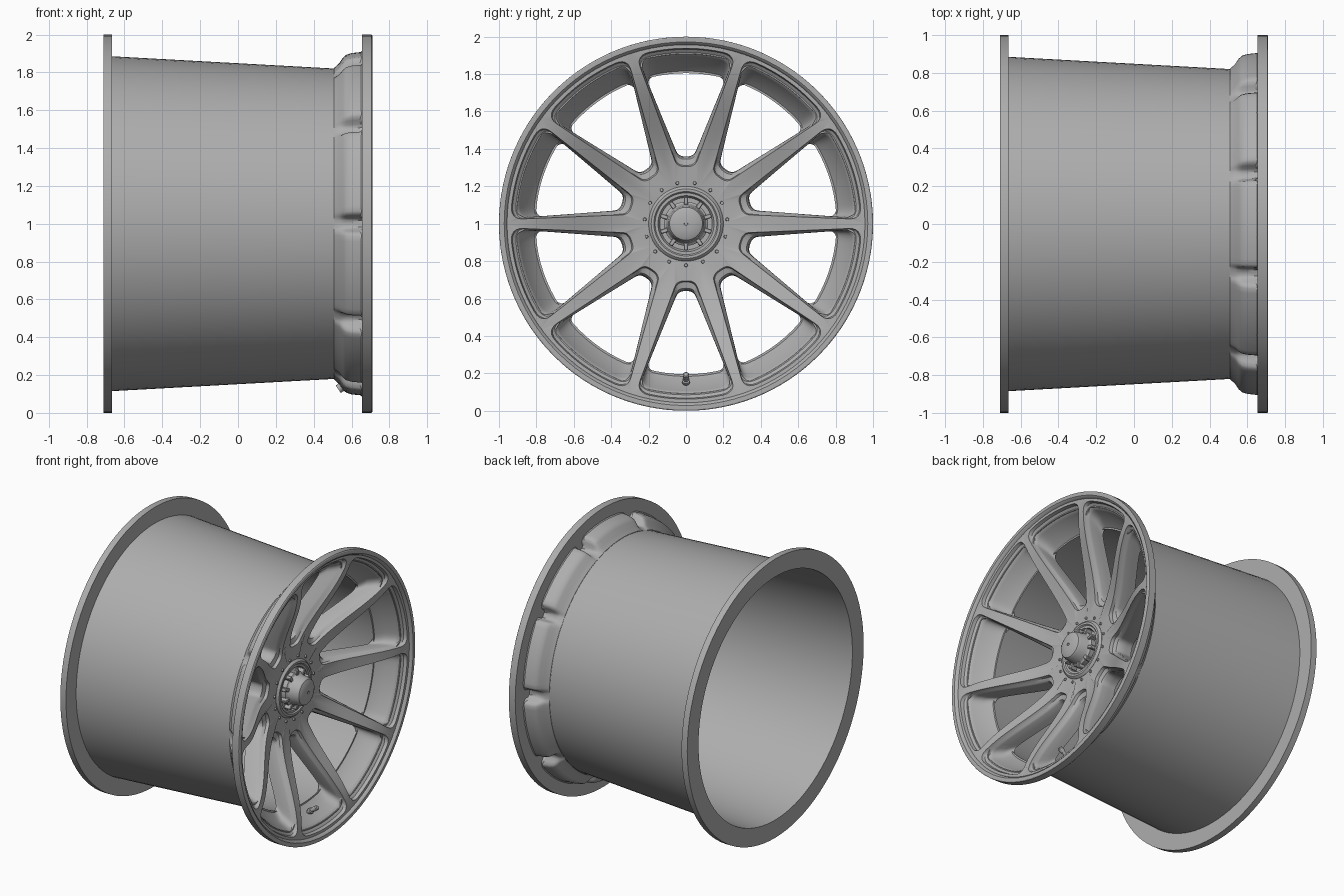
import bpy, bmesh
from math import sin, cos, pi, radians, sqrt
from mathutils import Vector, Matrix

if "Cube" in bpy.data.objects:
    bpy.data.objects.remove(bpy.data.objects["Cube"])

N = 10                       # spokes
HALF = pi / N
S18 = sin(HALF)
HUB = 0.055                  # forward shift of the hub parts

metal = bpy.data.materials.new("dark_metal")
metal.diffuse_color = (0.42, 0.42, 0.42, 1)
metal.use_nodes = True
metal.node_tree.nodes["Principled BSDF"].inputs["Base Color"].default_value = metal.diffuse_color


def pt(x, r, a):
    return Vector((x, r * cos(a), 1 + r * sin(a)))


def finish(name, bm, angle=30):
    bmesh.ops.remove_doubles(bm, verts=bm.verts, dist=0.0002)
    bmesh.ops.recalc_face_normals(bm, faces=bm.faces)
    me = bpy.data.meshes.new(name)
    bm.to_mesh(me)
    bm.free()
    me.materials.append(metal)
    ob = bpy.data.objects.new(name, me)
    bpy.context.collection.objects.link(ob)
    bpy.ops.object.select_all(action='DESELECT')
    ob.select_set(True)
    bpy.context.view_layer.objects.active = ob
    bpy.ops.object.shade_smooth_by_angle(angle=radians(angle))
    return ob


def bridge(bm, a, b):
    n = len(a)
    for i in range(n):
        j = (i + 1) % n
        bm.faces.new((a[i], a[j], b[j], b[i]))


def revolve(name, profile, seg=96, closed=False, dx=0.0):
    """Spin a list of (x, radius) points about the wheel axis."""
    bm = bmesh.new()
    rings = [[bm.verts.new(pt(x + dx, r, 2 * pi * i / seg)) for i in range(seg)] for x, r in profile]
    for a, b in zip(rings, rings[1:] + (rings[:1] if closed else [])):
        bridge(bm, a, b)
    bmesh.ops.dissolve_degenerate(bm, dist=0.00001, edges=bm.edges)
    return finish(name, bm)


def face_x(r):
    """Dished height of the wheel face at radius r."""
    t = min(max((r - 0.25) / 0.70, 0), 1)
    return 0.44 + 0.25 * (0.2 * t + 0.8 * t * t * (3 - 2 * t))


def outline(ri, vi, ro, vo, ti, to):
    """Rounded window outline as (radius, sideways offset) pairs."""
    c = [Vector(p) for p in ((ri, -vi), (ro, -vo), (ro, vo), (ri, vi))]
    trim, sub = [ti, to, to, ti], [12, 10, 12, 4]
    out = []
    for i in range(4):
        p, q, n = c[i - 1], c[i], c[(i + 1) % 4]
        a = q + (p - q).normalized() * trim[i]
        b = q + (n - q).normalized() * trim[i]
        for k in range(7):
            t = k / 6
            out.append(a * (1 - t) ** 2 + q * 2 * t * (1 - t) + b * t * t)
        e = n + (q - n).normalized() * trim[(i + 1) % 4]
        out += [b.lerp(e, k / sub[i]) for k in range(1, sub[i])]
    return out


# Barrel and rear flange
revolve("barrel", [(0.515, 0.82), (-0.665, 0.885), (-0.665, 1.0), (-0.71, 1.0),
                   (-0.71, 0.872), (-0.66, 0.868), (0.515, 0.805)], closed=True)

# Front lip
revolve("front_lip", [(0.655, 0.985), (0.655, 1.0), (0.706, 1.0), (0.71, 0.994),
                      (0.71, 0.972), (0.702, 0.962), (0.688, 0.956)])

# Spoked face: nested outlines around each window, front to back
levels = [(0.19, 0.19 * S18, 0.962, 0.962 * S18, 0, 0, 0.0),
          (0.305, 0.047, 0.938, 0.268, 0.042, 0.07, 0.0),
          (0.312, 0.045, 0.932, 0.264, 0.041, 0.07, 0.022),
          (0.345, 0.042, 0.905, 0.251, 0.039, 0.07, 0.036),
          (0.355, 0.040, 0.893, 0.246, 0.037, 0.07, 0.052),
          (0.358, 0.040, 0.868, 0.238, 0.037, 0.07, 0.108),
          (0.360, 0.040, 0.808, 0.218, 0.037, 0.06, 0.152),
          (0.19, 0.19 * S18, 0.822, 0.822 * S18, 0, 0, 0.155)]
bm = bmesh.new()
for s in range(N):
    mid = HALF * (2 * s + 1)
    rings = []
    for ri, vi, ro, vo, ti, to, d in levels:
        ring = []
        for rho, v in outline(ri, vi, ro, vo, ti, to):
            u = sqrt(rho * rho - v * v)
            ring.append(bm.verts.new((face_x(rho) - d, u * cos(mid) - v * sin(mid),
                                      1 + u * sin(mid) + v * cos(mid))))
        rings.append(ring)
    for a, b in zip(rings, rings[1:]):
        bridge(bm, a, b)
bmesh.ops.dissolve_degenerate(bm, dist=0.00001, edges=bm.edges)
finish("spoked_face", bm, 35)

# Outer rim shell: bulges behind each window, notches behind each spoke
rows = [(0.655, 1.0, 1.0), (0.655, 0.908, 0.84), (0.60, 0.902, 0.835), (0.572, 0.893, 0.834),
        (0.555, 0.878, 0.834), (0.535, 0.848, 0.832), (0.508, 0.824, 0.82)]
offsets = [0, 1.2, 2.0, 2.6, 3.2, 4.2, 6, 9, 12, 15, 18]
angles = []
for s in range(N):
    angles += [(36 * s + o, o) for o in offsets] + [(36 * s + 36 - o, o) for o in offsets[-2:0:-1]]
bm = bmesh.new()
rings = []
for x, hi, lo in rows:
    ring = []
    for a, o in angles:
        t = min(max((o - 1.2) / 2.6, 0), 1)
        t = t * t * (3 - 2 * t)
        ring.append(bm.verts.new(pt(x, lo + (hi - lo) * t, radians(a))))
    rings.append(ring)
for a, b in zip(rings, rings[1:]):
    bridge(bm, a, b)
finish("rim_shell", bm, 50)

# Hub with raised collar, and the domed centre cap
revolve("hub", [(0.23, 0.0), (0.23, 0.195), (0.387, 0.20), (0.396, 0.194), (0.402, 0.186),
                (0.402, 0.172), (0.394, 0.165), (0.394, 0.150), (0.372, 0.140), (0.372, 0.0)],
        64, dx=HUB)
revolve("centre_cap", [(0.37, 0.118), (0.405, 0.118), (0.412, 0.108), (0.425, 0.102), (0.475, 0.096),
                       (0.490, 0.088), (0.498, 0.07), (0.503, 0.035), (0.504, 0.010),
                       (0.497, 0.009), (0.497, 0.0)], 48, dx=HUB)

# Locking teeth around the cap
bm = bmesh.new()
for i in range(N):
    a = 2 * pi * i / N + HALF
    m = (Matrix.Translation(pt(0.397 + HUB, 0.122, a)) @ Matrix.Rotation(a, 4, 'X')
         @ Matrix.Diagonal((0.05, 0.042, 0.024, 1)))
    bmesh.ops.create_cube(bm, size=1, matrix=m)
teeth = finish("lock_teeth", bm)
bev = teeth.modifiers.new("bevel", 'BEVEL')
bev.width = 0.004

# Small bolts around the hub
bm = bmesh.new()
for i in range(15):
    a = -pi / 2 + 2 * pi * i / 15
    m = Matrix.Translation(pt(0.388 + HUB, 0.222, a)) @ Matrix.Rotation(pi / 2, 4, 'Y')
    bmesh.ops.create_cone(bm, cap_ends=True, segments=12, radius1=0.011, radius2=0.008,
                          depth=0.018, matrix=m)
finish("hub_bolts", bm)

# Tyre valve at the bottom, tilted outward
valve = revolve("valve", [(0, 0), (0, 0.024), (0.022, 0.024), (0.027, 0.014), (0.045, 0.014),
                          (0.047, 0.021), (0.065, 0.021), (0.067, 0.013), (0.088, 0.013),
                          (0.09, 0.017), (0.118, 0.017), (0.124, 0.012), (0.124, 0)], 16)
valve.data.transform(Matrix.Translation((0.53, 0, 0.125)) @ Matrix.Rotation(radians(-35), 4, 'Y')
                     @ Matrix.Translation((0, 0, -1)))
